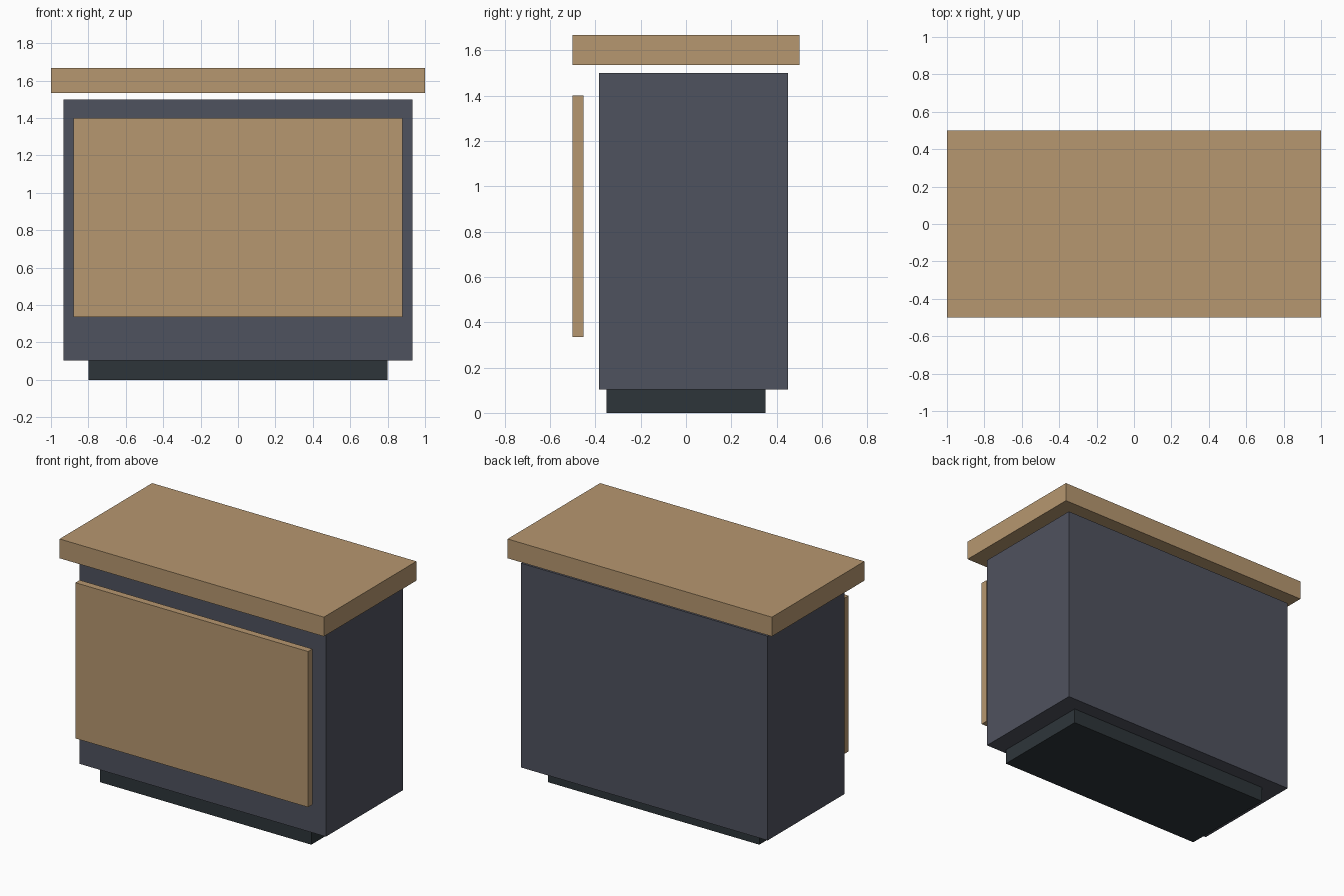
import bpy
import bmesh
from mathutils import Vector

cube = bpy.data.objects.get("Cube")
if cube:
    bpy.data.objects.remove(cube, do_unlink=True)


def make_material(name, rgb):
    mat = bpy.data.materials.new(name)
    mat.use_nodes = True
    colour = (*rgb, 1.0)
    mat.diffuse_color = colour
    mat.node_tree.nodes["Principled BSDF"].inputs["Base Color"].default_value = colour
    return mat


def make_box(name, low, high, mat):
    """Box spanning two opposite corners, with its origin at its centre."""
    low, high = Vector(low), Vector(high)
    size = high - low
    bm = bmesh.new()
    bmesh.ops.create_cube(bm, size=1)
    bmesh.ops.scale(bm, vec=size, verts=bm.verts)
    mesh = bpy.data.meshes.new(name)
    bm.to_mesh(mesh)
    bm.free()
    mesh.materials.append(mat)
    obj = bpy.data.objects.new(name, mesh)
    obj.location = (low + high) / 2
    bpy.context.collection.objects.link(obj)
    return obj


wood = make_material("tan wood", (0.47, 0.31, 0.16))
slate = make_material("slate grey", (0.078, 0.084, 0.112))
charcoal = make_material("dark charcoal", (0.027, 0.036, 0.042))

# Recessed base
make_box("plinth", (-0.8, -0.35, 0), (0.8, 0.35, 0.103), charcoal)

# Main cabinet
make_box("cabinet_body", (-0.933, -0.383, 0.103), (0.933, 0.45, 1.5), slate)

# Floating front panel
make_box("front_panel", (-0.88, -0.5, 0.335), (0.88, -0.453, 1.4), wood)

# Floating worktop
make_box("counter_top", (-1, -0.5, 1.535), (1, 0.5, 1.667), wood)
